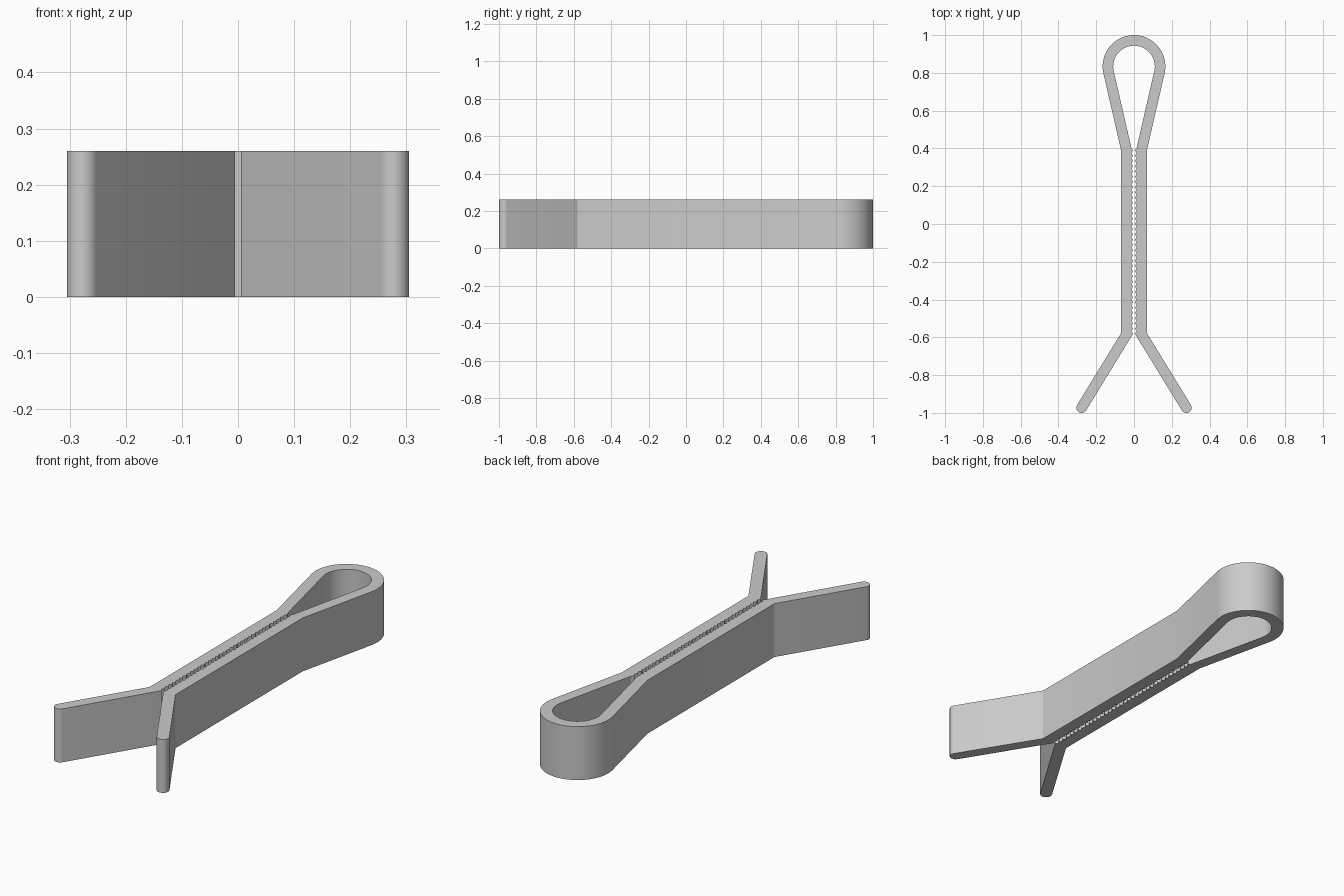
import bpy, bmesh, math
from mathutils import Vector

if "Cube" in bpy.data.objects:
    bpy.data.objects.remove(bpy.data.objects["Cube"])

HALF = 0.028          # half of the strip thickness
HEIGHT = 0.26
TEETH = 36
LOOP_C, LOOP_R = Vector((0, 0.834)), 0.138

steel = bpy.data.materials.new("grey")
steel.diffuse_color = (0.6, 0.6, 0.6, 1)
steel.use_nodes = True
steel.node_tree.nodes["Principled BSDF"].inputs["Base Color"].default_value = steel.diffuse_color


def offset(path, d):
    """Mitred parallel copy of an open path."""
    out = []
    for i, p in enumerate(path):
        a = (p - path[max(i - 1, 0)]).normalized() if i else None
        b = (path[i + 1] - p).normalized() if i < len(path) - 1 else None
        a, b = a or b, b or a
        n1, n2 = Vector((-a.y, a.x)), Vector((-b.y, b.x))
        m = (n1 + n2).normalized()
        out.append(p + m * d / m.dot(n1))
    return out


# Right half centreline: loop arc, tangent arm, straight jaw, flared leg
neck, jaw_end, tip = Vector((0.042, 0.4)), Vector((0.042, -0.588)), Vector((0.277, -0.972))
d = neck - LOOP_C
end = math.atan2(d.y, d.x) + math.acos(LOOP_R / d.length)
N = 20
arc = [math.pi / 2 + (end - math.pi / 2) * i / N for i in range(N + 1)]
half = [LOOP_C + LOOP_R * Vector((math.cos(a), math.sin(a))) for a in arc]
half += [neck, jaw_end, tip]
outer, inner = offset(half, HALF), offset(half, -HALF)
outer[0], inner[0] = Vector((0, 1.0)), Vector((0, 0.834 + LOOP_R - HALF))

# Rounded leg tip
leg = (tip - jaw_end).normalized()
side = Vector((-leg.y, leg.x))
cap = [tip + HALF * (side * math.cos(t) + leg * math.sin(t))
       for t in (math.pi * i / 12 for i in range(1, 12))]

# Small teeth along the inner side of the jaw
top, bottom = inner[-3], inner[-2]
teeth = []
for i in range(TEETH):
    for f, x in ((0.0, 0), (0.5, -0.009)):
        if i or f:
            teeth.append(top.lerp(bottom, (i + f) / TEETH) + Vector((x, 0)))
inner = inner[:-2] + teeth + inner[-2:]

# Full outline, mirrored across x = 0
right = outer + cap + inner[::-1]
left = [Vector((-p.x, p.y)) for p in right[::-1]][1:-1]
bm = bmesh.new()
face = bm.faces.new([bm.verts.new((p.x, p.y, 0)) for p in right + left])
ext = bmesh.ops.extrude_face_region(bm, geom=[face])
bmesh.ops.translate(bm, vec=(0, 0, HEIGHT),
                    verts=[v for v in ext["geom"] if isinstance(v, bmesh.types.BMVert)])
bmesh.ops.recalc_face_normals(bm, faces=bm.faces)
bmesh.ops.triangulate(bm, faces=[f for f in bm.faces if len(f.verts) > 4])
mesh = bpy.data.meshes.new("spring_clip")
bm.to_mesh(mesh)
bm.free()
mesh.materials.append(steel)
clip = bpy.data.objects.new("spring_clip", mesh)
bpy.context.collection.objects.link(clip)
bpy.context.view_layer.objects.active = clip
clip.select_set(True)
bpy.ops.object.shade_smooth_by_angle(angle=math.radians(20))
